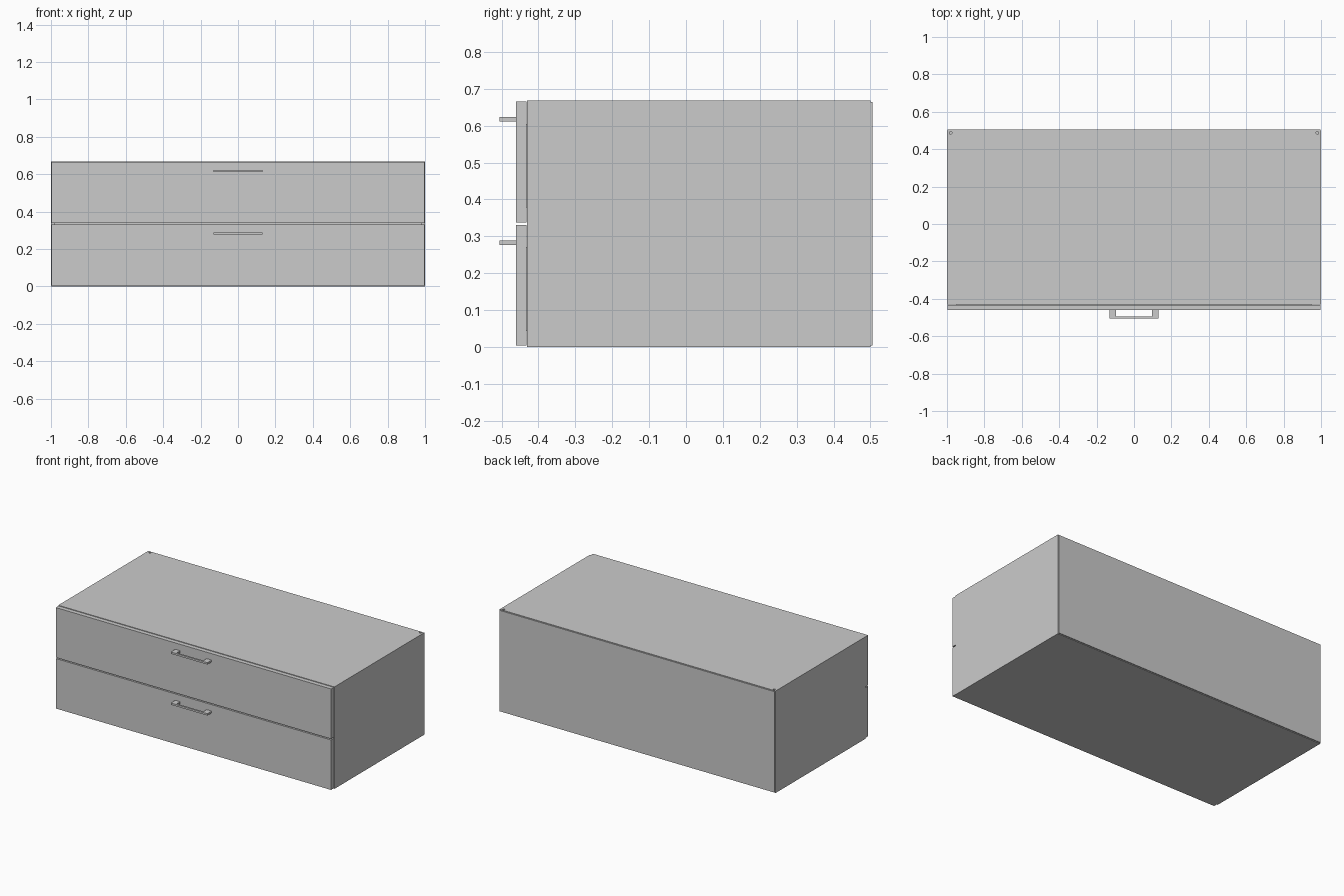
import bpy, bmesh

if "Cube" in bpy.data.objects:
    bpy.data.objects.remove(bpy.data.objects["Cube"])

H = 0.668          # total height
T = 0.03           # board thickness


def new_object(name, bm):
    mesh = bpy.data.meshes.new(name)
    bmesh.ops.recalc_face_normals(bm, faces=bm.faces)
    bm.to_mesh(mesh)
    bm.free()
    obj = bpy.data.objects.new(name, mesh)
    bpy.context.collection.objects.link(obj)
    return obj


def box_bm(x0, x1, y0, y1, z0, z1):
    bm = bmesh.new()
    bmesh.ops.create_cube(bm, size=1)
    for v in bm.verts:
        v.co.x = x1 if v.co.x > 0 else x0
        v.co.y = y1 if v.co.y > 0 else y0
        v.co.z = z1 if v.co.z > 0 else z0
    return bm


def box(name, *bounds):
    return new_object(name, box_bm(*bounds))


def hollow(name, bounds, axis, sign, wall, depth):
    """Box with one side opened into a cavity of the given depth."""
    bm = box_bm(*bounds)
    bm.normal_update()
    face = next(f for f in bm.faces if f.normal[axis] * sign > 0.9)
    bmesh.ops.inset_region(bm, faces=[face], thickness=wall)
    inner = bmesh.ops.extrude_face_region(bm, geom=[face])
    bmesh.ops.delete(bm, geom=[face], context='FACES') if face.is_valid else None
    for v in (g for g in inner['geom'] if isinstance(g, bmesh.types.BMVert)):
        v.co[axis] -= sign * depth
    return new_object(name, bm)


# Carcass, open at the front
carcass = hollow("carcass", (-1, 1, -0.431, 0.5, 0, H), 1, -1, T, 0.9)

# Small fixing holes at the rear corners of the top
for side, sx in (("left", -1), ("right", 1)):
    bpy.ops.mesh.primitive_cylinder_add(vertices=16, radius=0.007, depth=0.05,
                                        location=(sx * 0.98, 0.487, H))
    cutter = bpy.context.object
    cutter.name = f"{side}_hole_cutter"
    cutter.hide_render = True
    cutter.display_type = 'WIRE'
    mod = carcass.modifiers.new("fixing_hole", 'BOOLEAN')
    mod.operation = 'DIFFERENCE'
    mod.object = cutter

# Thin back panel, slightly smaller than the carcass
box("back_panel", -0.996, 0.996, 0.5, 0.506, 0.004, H - 0.004)

# Drawers: front, box behind it and bow handle
for label, z0, z1, hz in (("lower", 0.004, 0.331, 0.283), ("upper", 0.338, 0.665, 0.617)):
    box(f"{label}_drawer_front", -0.997, 0.997, -0.461, -0.433, z0, z1)
    hollow(f"{label}_drawer_box", (-0.95, 0.95, -0.433, 0.43, z0 + 0.04, z1 - 0.06),
           2, 1, 0.025, z1 - z0 - 0.12)
    for side, sx in (("left", -1), ("right", 1)):
        xs = sorted((sx * 0.096, sx * 0.132))
        box(f"{label}_{side}_handle_post", *xs, -0.494, -0.461, hz - 0.006, hz + 0.006)
    box(f"{label}_handle_bar", -0.132, 0.132, -0.506, -0.494, hz - 0.006, hz + 0.006)
